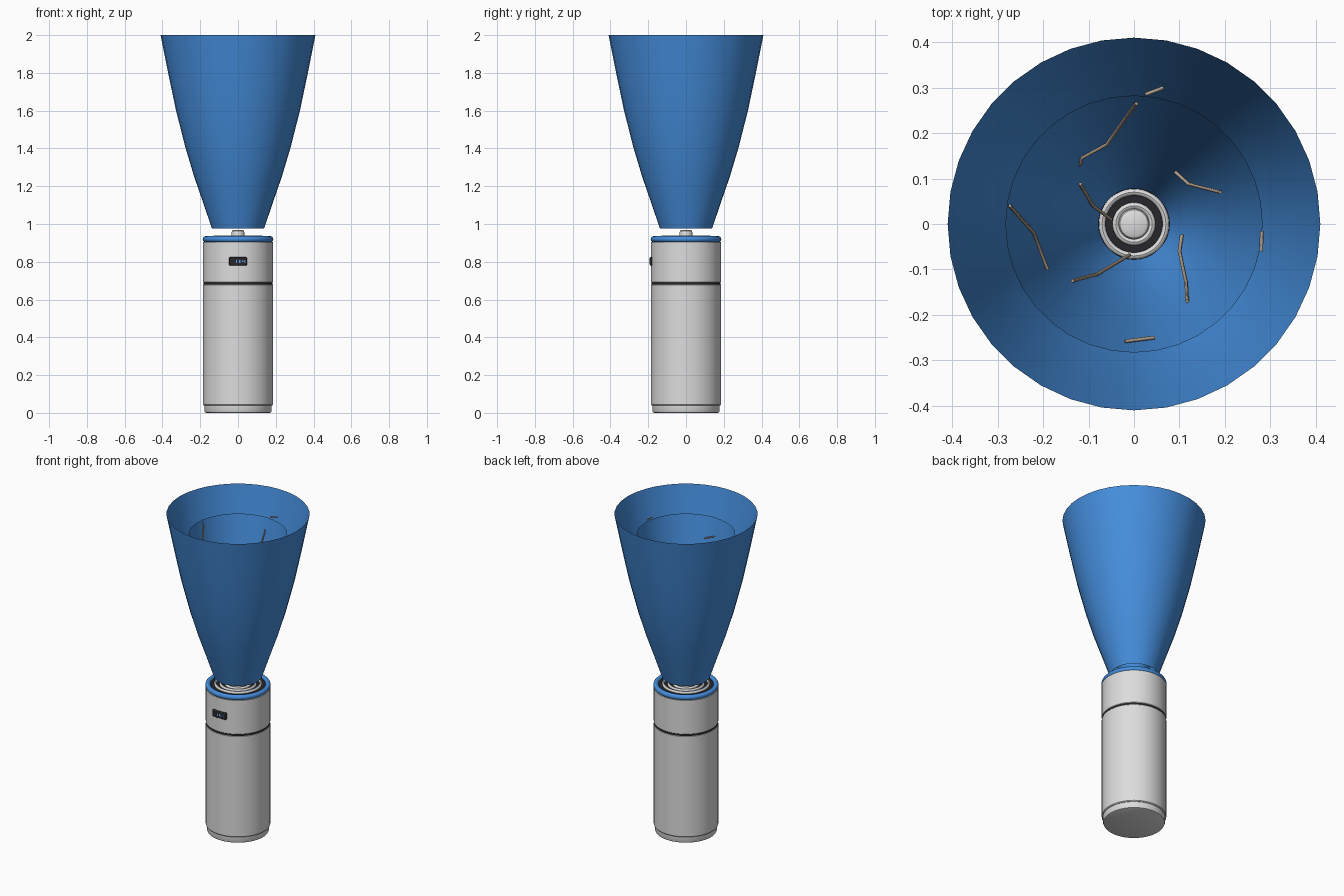
import bpy, bmesh, math

cube = bpy.data.objects.get("Cube")
if cube:
    bpy.data.objects.remove(cube, do_unlink=True)


def material(name, color, rough=0.5):
    m = bpy.data.materials.new(name)
    m.use_nodes = True
    m.diffuse_color = (*color, 1)
    bsdf = m.node_tree.nodes["Principled BSDF"]
    bsdf.inputs["Base Color"].default_value = (*color, 1)
    bsdf.inputs["Roughness"].default_value = rough
    return m


WHITE = material("white plastic", (0.72, 0.72, 0.72))
BLUE = material("air blue", (0.06, 0.27, 0.72))
DARK = material("dark plastic", (0.02, 0.02, 0.025))
TAN = material("tan dust", (0.42, 0.34, 0.26))
GLOW = material("display blue", (0.15, 0.4, 0.85))


def smooth(ob, angle=35):
    bpy.ops.object.select_all(action="DESELECT")
    ob.select_set(True)
    bpy.context.view_layer.objects.active = ob
    bpy.ops.object.shade_smooth_by_angle(angle=math.radians(angle))


def lathe(name, profile, mat, segments=64, closed=False):
    """Revolve (radius, height) points around z."""
    bm = bmesh.new()
    pts = [bm.verts.new((r, 0, z)) for r, z in profile]
    pairs = list(zip(pts, pts[1:]))
    if closed:
        pairs.append((pts[-1], pts[0]))
    edges = [bm.edges.new(p) for p in pairs]
    bmesh.ops.spin(bm, geom=pts + edges, cent=(0, 0, 0), axis=(0, 0, 1),
                   angle=math.tau, steps=segments, use_merge=True)
    bmesh.ops.remove_doubles(bm, verts=bm.verts, dist=1e-5)
    bmesh.ops.recalc_face_normals(bm, faces=bm.faces)
    mesh = bpy.data.meshes.new(name)
    bm.to_mesh(mesh)
    bm.free()
    ob = bpy.data.objects.new(name, mesh)
    bpy.context.collection.objects.link(ob)
    mesh.materials.append(mat)
    smooth(ob)
    return ob


def ring(name, radius, z, width, height, mat):
    """Rounded ring with an elliptical section."""
    section = [(radius + width * math.cos(a), z + height * math.sin(a))
               for a in (math.tau * i / 12 for i in range(12))]
    return lathe(name, section, mat, closed=True)


def box(name, center, size, mat, bevel=0):
    bpy.ops.mesh.primitive_cube_add(size=1, location=center)
    ob = bpy.context.object
    ob.name = name
    ob.scale = size
    bpy.ops.object.transform_apply(location=False, rotation=False, scale=True)
    ob.data.materials.append(mat)
    if bevel:
        mod = ob.modifiers.new("bevel", "BEVEL")
        mod.width, mod.segments = bevel, 3
        smooth(ob)
    return ob


# Housing: base, lower body, dark seam, upper body
lathe("base", [(0, 0), (0.168, 0), (0.175, 0.003), (0.178, 0.01),
               (0.178, 0.045), (0, 0.045)], WHITE)
lathe("lower_body", [(0, 0.04), (0.181, 0.04), (0.185, 0.045),
                     (0.185, 0.678), (0.182, 0.682), (0, 0.682)], WHITE)
lathe("seam", [(0, 0.68), (0.183, 0.68), (0.183, 0.692), (0, 0.692)], DARK)
lathe("upper_body", [(0, 0.69), (0.182, 0.69), (0.185, 0.694),
                     (0.185, 0.906), (0, 0.906)], WHITE)

# Top: blue trim, dark well, concentric grille and centre knob
ring("blue_trim", 0.172, 0.92, 0.015, 0.016, BLUE)
lathe("outlet_well", [(0, 0.9), (0.165, 0.9), (0.165, 0.924), (0, 0.924)], DARK)
for i, radius in enumerate((0.04, 0.07, 0.1, 0.13)):
    ring(f"grille_ring_{i + 1}", radius, 0.929, 0.0075, 0.009, WHITE)
lathe("centre_knob", [(0, 0.915), (0.034, 0.915), (0.034, 0.955),
                      (0.031, 0.964), (0.024, 0.968), (0, 0.968)], WHITE)

# Front display with small lit marks
box("display", (0, -0.182, 0.802), (0.094, 0.02, 0.044), DARK, 0.005)
for x, width, height in ((-0.008, 0.006, 0.016), (0.008, 0.008, 0.016),
                         (0.024, 0.008, 0.008), (0.036, 0.005, 0.016)):
    box("display_mark", (x, -0.192, 0.802), (width, 0.002, height), GLOW)

# Air stream: two nested open funnels
OUTER = [(0.138, 0.976), (0.187, 1.12), (0.232, 1.25), (0.277, 1.4),
         (0.328, 1.6), (0.37, 1.8), (0.41, 2.0)]
INNER = [(0.078, 0.985), (0.123, 1.12), (0.16, 1.25), (0.193, 1.4),
         (0.234, 1.6), (0.283, 1.87)]
lathe("outer_air_funnel", OUTER, BLUE, 36)
lathe("inner_air_funnel", INNER, BLUE, 36)


def funnel_height(r):
    for (r0, z0), (r1, z1) in zip(INNER, INNER[1:]):
        if r <= r1:
            return z0 + (z1 - z0) * max(0, (r - r0) / (r1 - r0))
    return INNER[-1][1] + 0.01


# Dust wisps drifting along the inner funnel
WISPS = [
    [(0.065, 0.3), (0.025, 0.285)],
    [(0.005, 0.265), (-0.06, 0.175), (-0.115, 0.145), (-0.118, 0.13)],
    [(-0.118, 0.088), (-0.09, 0.04), (-0.05, 0.01)],
    [(-0.273, 0.04), (-0.22, -0.02), (-0.19, -0.1)],
    [(-0.135, -0.125), (-0.08, -0.11), (-0.01, -0.068)],
    [(-0.02, -0.258), (0.045, -0.25)],
    [(0.105, -0.025), (0.1, -0.06), (0.115, -0.13), (0.117, -0.17)],
    [(0.281, -0.015), (0.28, -0.06)],
    [(0.09, 0.115), (0.12, 0.088), (0.19, 0.07)],
]
for i, path in enumerate(WISPS):
    curve = bpy.data.curves.new("dust_wisp", "CURVE")
    curve.dimensions = "3D"
    curve.bevel_depth = 0.004
    curve.bevel_resolution = 1
    curve.use_fill_caps = True
    spline = curve.splines.new("POLY")
    spline.points.add(len(path) - 1)
    for p, (x, y) in zip(spline.points, path):
        p.co = (x, y, funnel_height(math.hypot(x, y) + 0.005), 1)
    curve.materials.append(TAN)
    ob = bpy.data.objects.new(f"dust_wisp_{i + 1}", curve)
    bpy.context.collection.objects.link(ob)
